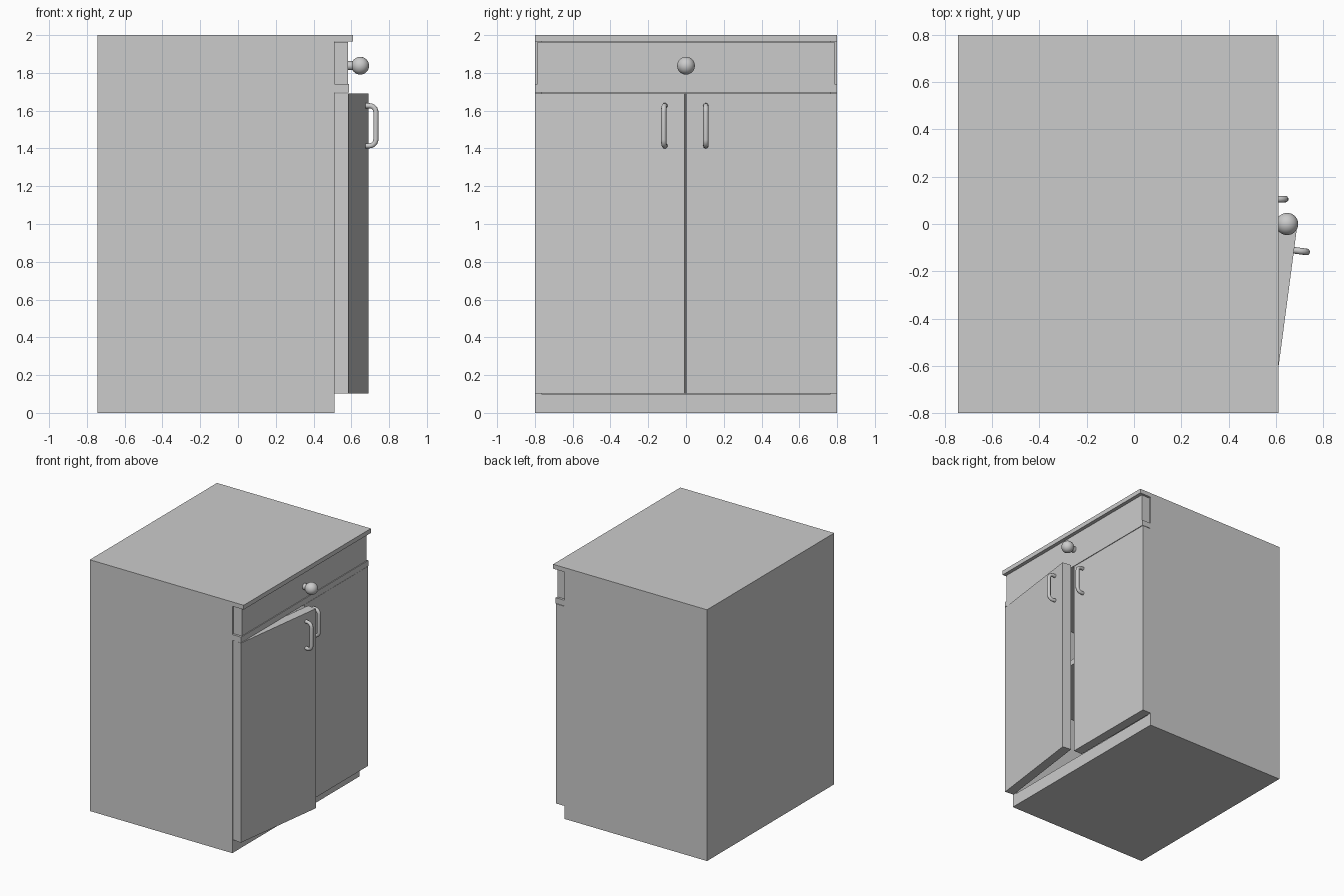
import bpy, math
from mathutils import Matrix, Vector

if "Cube" in bpy.data.objects:
    bpy.data.objects.remove(bpy.data.objects["Cube"])

BACK, FRONT, FACE = -0.745, 0.51, 0.585   # back, carcass front, door face
HALF, T = 0.8, 0.035                      # half width, board thickness


def box(name, x0, x1, y0, y1, z0, z1):
    v = [(x, y, z) for x in (x0, x1) for y in (y0, y1) for z in (z0, z1)]
    f = [(0, 1, 3, 2), (4, 6, 7, 5), (0, 4, 5, 1), (2, 3, 7, 6), (0, 2, 6, 4), (1, 5, 7, 3)]
    me = bpy.data.meshes.new(name)
    me.from_pydata(v, [], f)
    ob = bpy.data.objects.new(name, me)
    bpy.context.collection.objects.link(ob)
    return ob


def handle(name, y):
    # bent bar pull swept along a rounded path
    cu = bpy.data.curves.new(name, 'CURVE')
    cu.dimensions = '3D'
    cu.bevel_depth, cu.bevel_resolution = 0.014, 3
    cu.use_fill_caps = True
    half = [(FACE - 0.005, 0.106), (0.605, 0.106)]
    half += [(0.606 + 0.033 * math.sin(a), 0.073 + 0.033 * math.cos(a))
             for a in (math.radians(d) for d in (15, 35, 55, 75, 90))]
    path = half + [(x, -z) for x, z in reversed(half)]
    sp = cu.splines.new('POLY')
    sp.points.add(len(path) - 1)
    for p, (x, z) in zip(sp.points, path):
        p.co = (x, y, 1.52 + z, 1)
    sp.use_smooth = True
    ob = bpy.data.objects.new(name, cu)
    bpy.context.collection.objects.link(ob)
    return ob


# Carcass
box("base_plinth", BACK, FRONT, -HALF, HALF, 0, 0.1)
box("back_panel", BACK, BACK + T, -HALF, HALF, 0.1, 1.965)
for name, s in (("left_side", -1), ("right_side", 1)):
    y0, y1 = sorted((s * HALF, s * (HALF - T)))
    box(name, BACK + T, FRONT, y0, y1, 0.1, 1.965)
box("worktop", BACK, 0.61, -HALF, HALF, 1.965, 2.0)
inner = HALF - T
box("divider", BACK + T, FRONT, -inner, inner, 1.695, 1.74)
box("front_rail", FRONT, FACE + 0.002, -HALF, HALF, 1.695, 1.74)
box("shelf", BACK + T, 0.49, -inner, inner, 0.94, 0.985)

# Drawer: front plus open box
box("drawer_front", FRONT, FACE - 0.002, -0.785, 0.785, 1.742, 1.963)
box("drawer_bottom", -0.66, FRONT, -0.74, 0.74, 1.75, 1.77)
box("drawer_back", -0.66, -0.63, -0.74, 0.74, 1.77, 1.92)
for s in (-1, 1):
    y0, y1 = sorted((s * 0.74, s * 0.71))
    box("drawer_side", -0.63, FRONT, y0, y1, 1.77, 1.92)

# Doors, the left one slightly ajar on its outer edge
box("right_door", FRONT, FACE, 0.0, HALF, 0.103, 1.692)
handle("right_handle", 0.105)
hinge = Vector((FACE, -HALF, 0))
swing = (Matrix.Translation(hinge) @ Matrix.Rotation(math.radians(-7.55), 4, 'Z')
         @ Matrix.Translation(-hinge))
for ob in (box("left_door", FRONT, FACE, -HALF, 0.0, 0.103, 1.692),
           handle("left_handle", -0.105)):
    ob.matrix_world = swing

# Drawer knob
bpy.ops.mesh.primitive_uv_sphere_add(segments=32, ring_count=16, radius=0.047, location=(0.647, 0, 1.838))
bpy.context.object.name = "knob"
bpy.ops.object.shade_smooth()
bpy.ops.mesh.primitive_cylinder_add(vertices=24, radius=0.024, depth=0.05,
                                    location=(0.603, 0, 1.838), rotation=(0, math.pi / 2, 0))
bpy.context.object.name = "knob_stem"
bpy.ops.object.shade_smooth_by_angle()
